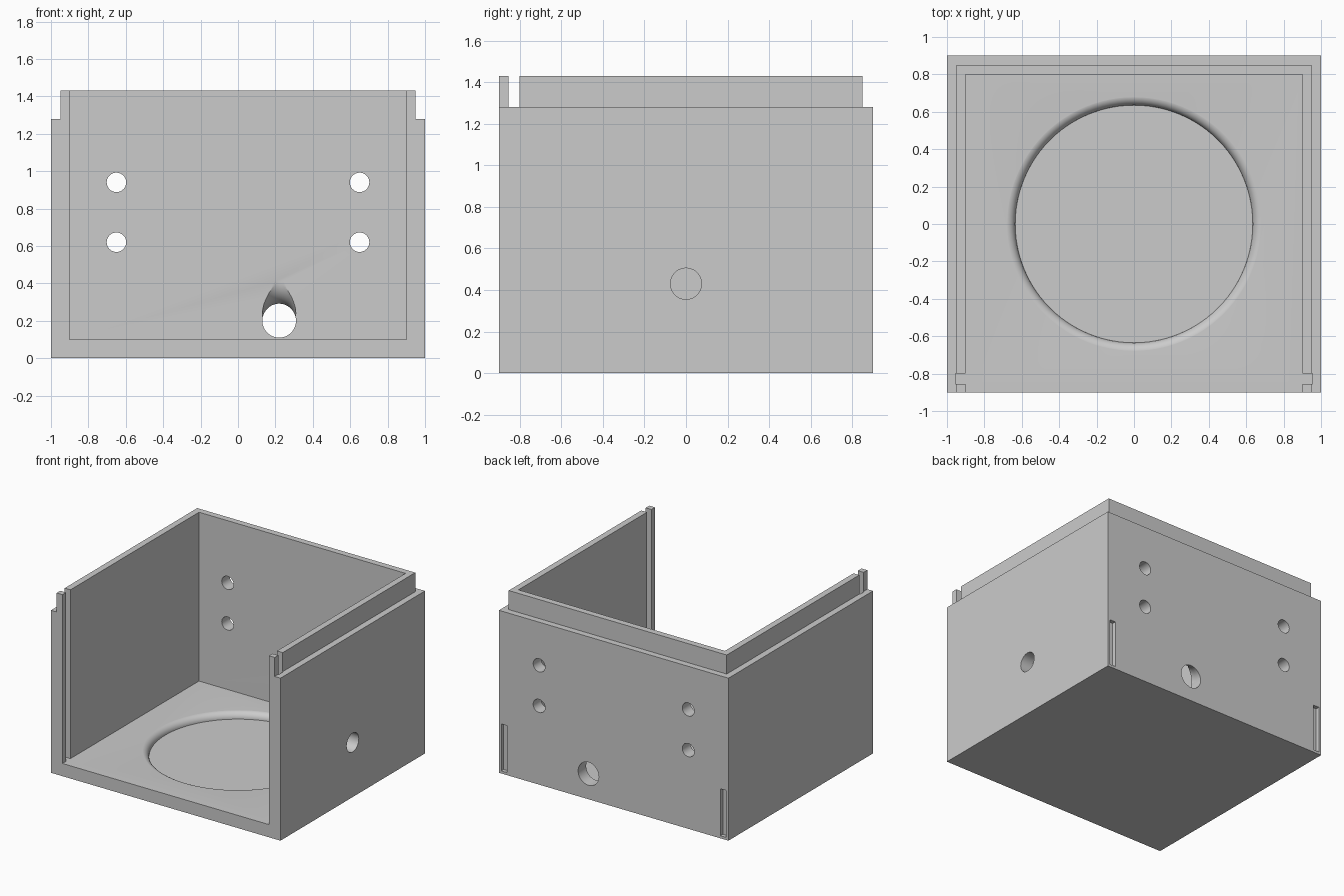
import bpy, bmesh, math
from mathutils import Matrix, Vector

if "Cube" in bpy.data.objects:
    bpy.data.objects.remove(bpy.data.objects["Cube"])

grey = bpy.data.materials.new("plain_grey")
grey.use_nodes = True
GREY = (0.6, 0.6, 0.6, 1)
grey.diffuse_color = GREY
grey.node_tree.nodes["Principled BSDF"].inputs["Base Color"].default_value = GREY


def make(name, bm):
    bmesh.ops.recalc_face_normals(bm, faces=bm.faces)
    mesh = bpy.data.meshes.new(name)
    bm.to_mesh(mesh)
    bm.free()
    mesh.materials.append(grey)
    obj = bpy.data.objects.new(name, mesh)
    bpy.context.collection.objects.link(obj)
    return obj


def box(name, lo, hi):
    lo, hi = Vector(lo), Vector(hi)
    bm = bmesh.new()
    bmesh.ops.create_cube(bm, size=1, matrix=Matrix.Translation((lo + hi) / 2)
                          @ Matrix.Diagonal((*(hi - lo), 1)))
    return make(name, bm)


def cylinder(name, centre, radius, length, axis):
    turn = Matrix.Rotation(math.pi / 2, 4, 'X' if axis == 'Y' else 'Y')
    bm = bmesh.new()
    bmesh.ops.create_cone(bm, cap_ends=True, segments=48, radius1=radius, radius2=radius,
                          depth=length, matrix=Matrix.Translation(centre) @ turn)
    return make(name, bm)


def cut(target, cutter):
    cutter.hide_render = True
    mod = target.modifiers.new("cut", 'BOOLEAN')
    mod.operation, mod.solver, mod.object = 'DIFFERENCE', 'EXACT', cutter
    bpy.context.view_layer.objects.active = target
    bpy.ops.object.modifier_apply(modifier=mod.name)
    bpy.data.objects.remove(cutter)


def dish_cutter(radius, depth, floor):
    # flat disc with a rounded-over rim, spun about z
    bm = bmesh.new()
    arc = [math.radians(a) for a in range(0, 91, 9)]
    profile = [(0, floor - depth)]
    profile += [(radius + depth * (1 - math.cos(a)), floor - depth + (depth + 0.0005) * math.sin(a))
                for a in arc]
    profile += [(radius + depth, floor + 0.1), (0, floor + 0.1)]
    verts = [bm.verts.new((r, 0, z)) for r, z in profile]
    edges = [bm.edges.new(pair) for pair in zip(verts, verts[1:])]
    bmesh.ops.spin(bm, geom=verts + edges, cent=(0, 0, 0), axis=(0, 0, 1),
                   angle=2 * math.pi, steps=96)
    bmesh.ops.remove_doubles(bm, verts=bm.verts, dist=1e-5)
    return make("dish_cutter", bm)


def bend_cutter(x, y, z, radius, bend):
    # quarter bend that leads the cable hole upward inside the box
    bm = bmesh.new()
    ring = bmesh.ops.create_circle(
        bm, cap_ends=True, segments=48, radius=radius,
        matrix=Matrix.Translation((x, y, z)) @ Matrix.Rotation(math.pi / 2, 4, 'X'))
    cap = bm.faces[:]
    start = bmesh.ops.duplicate(bm, geom=cap + bm.edges[:] + bm.verts[:])["geom"]
    bmesh.ops.spin(bm, geom=[f for f in start if isinstance(f, bmesh.types.BMFace)],
                   cent=(x, y, z + bend), axis=(1, 0, 0), angle=-math.pi / 2, steps=24)
    bmesh.ops.remove_doubles(bm, verts=bm.verts, dist=1e-5)
    return make("bend_cutter", bm)


# Open-fronted box
body = box("enclosure_body", (-1, -0.9, 0), (1, 0.9, 1.43))
cut(body, box("cavity", (-0.9, -1, 0.1), (0.9, 0.8, 2)))

# Stepped rim along the back and sides
cut(body, box("back_step", (-2, 0.85, 1.28), (2, 2, 2)))
for s in (-1, 1):
    xs = sorted((s * 0.95, s * 2))
    cut(body, box("side_step", (xs[0], -2, 1.28), (xs[1], 2, 2)))
    # Groove for a sliding front panel
    xs = sorted((s * 0.85, s * 0.955))
    cut(body, box("panel_groove", (xs[0], -0.855, 0.1), (xs[1], -0.8, 2)))
    # Shallow slots low on the back corners
    xs = sorted((s * 0.93, s * 0.98))
    cut(body, box("back_slot", (xs[0], 0.87, 0.02), (xs[1], 1, 0.39)))
    # Screw holes in the back
    for z in (0.62, 0.94):
        cut(body, cylinder("screw_hole", (s * 0.65, 0.85, z), 0.052, 0.3, 'Y'))

# Side hole, cable hole with its bend, and floor dish
cut(body, cylinder("side_hole", (1, 0, 0.43), 0.075, 0.4, 'X'))
cut(body, bend_cutter(0.22, 0.925, 0.2, 0.089, 0.21))
cut(body, cylinder("cable_hole", (0.22, 0.85, 0.2), 0.09, 0.3, 'Y'))
cut(body, dish_cutter(0.635, 0.05, 0.1))

bpy.ops.object.select_all(action='DESELECT')
body.select_set(True)
bpy.context.view_layer.objects.active = body
bpy.ops.object.shade_smooth_by_angle(angle=math.radians(30))
